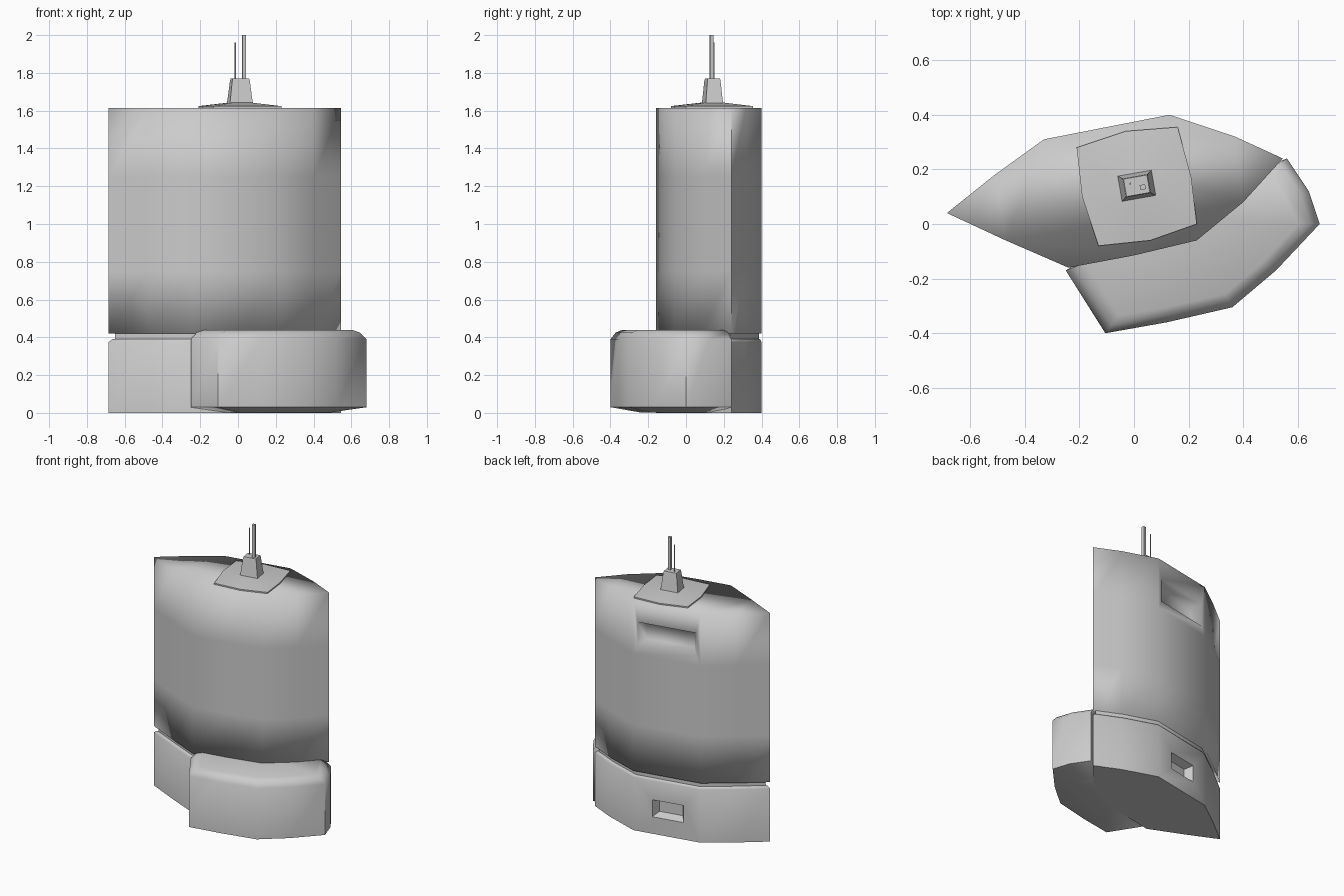
import bpy, bmesh, math
from mathutils import Vector

cube = bpy.data.objects.get("Cube")
if cube:
    bpy.data.objects.remove(cube, do_unlink=True)

grey = bpy.data.materials.new("light_grey")
grey.use_nodes = True
GREY = (0.6, 0.6, 0.6, 1)
grey.diffuse_color = GREY
grey.node_tree.nodes["Principled BSDF"].inputs["Base Color"].default_value = GREY


def loft(outline, rings, centre):
    """Stack scaled copies of an outline; each ring is (z, scale)."""
    bm = bmesh.new()
    c = Vector(centre)
    loops = []
    for z, s in rings:
        pts = [c + (Vector(p) - c) * s for p in outline]
        loops.append([bm.verts.new((p.x, p.y, z)) for p in pts])
    n = len(outline)
    for a, b in zip(loops, loops[1:]):
        for i in range(n):
            j = (i + 1) % n
            bm.faces.new((a[i], a[j], b[j], b[i]))
    bm.faces.new(loops[0][::-1])
    bm.faces.new(loops[-1])
    return bm, loops


def recess(bm, quad, u, v, depth, slope):
    """Replace a quad with a framed pocket; u and v are spans across the quad."""
    a, b, c, d = [q.co.copy() for q in quad]
    normal = (b - a).cross(d - a).normalized()
    face = bm.faces.get(quad)
    bm.faces.remove(face)

    def ring(pad, sink):
        us, vs = (u[0] + pad, u[1] - pad), (v[0] + pad, v[1] - pad)
        corners = [(us[0], vs[0]), (us[1], vs[0]), (us[1], vs[1]), (us[0], vs[1])]
        return [bm.verts.new(a.lerp(b, s).lerp(d.lerp(c, s), t) - normal * sink)
                for s, t in corners]

    rim, floor = ring(0, 0), ring(slope, depth)
    for outer, inner in ((quad, rim), (rim, floor)):
        for i in range(4):
            j = (i + 1) % 4
            bm.faces.new((outer[i], outer[j], inner[j], inner[i]))
    bm.faces.new(floor)


def finish(bm, name, angle=60, sharp_rule=None):
    bmesh.ops.recalc_face_normals(bm, faces=bm.faces)
    for f in bm.faces:
        f.smooth = True
    for e in bm.edges:
        if sharp_rule:
            e.smooth = not sharp_rule(e)
        elif len(e.link_faces) == 2:
            e.smooth = e.calc_face_angle() < math.radians(angle)
    mesh = bpy.data.meshes.new(name)
    bm.to_mesh(mesh)
    bm.free()
    mesh.materials.append(grey)
    obj = bpy.data.objects.new(name, mesh)
    bpy.context.collection.objects.link(obj)
    return obj


# Leaf-shaped outline shared by body, neck and base (counter-clockwise)
LEAF = [(-0.685, 0.04), (-0.47, -0.06), (-0.24, -0.16), (0, -0.115), (0.23, -0.06),
        (0.40, 0.08), (0.545, 0.24), (0.37, 0.32), (0.13, 0.40), (-0.33, 0.31), (-0.51, 0.18)]
MID = (-0.03, 0.12)
BACK = 8  # index where the broad back panel starts


def back_quad(loops, k):
    lo, hi = loops[k], loops[k + 1]
    return [lo[BACK], lo[BACK + 1], hi[BACK + 1], hi[BACK]]


# Main body with a wide grip pocket at the back
bm, loops = loft(LEAF, [(0.42, 1), (0.75, 1), (1.25, 1), (1.615, 1)], MID)
recess(bm, back_quad(loops, 2), (0.06, 0.94), (0.17, 0.62), 0.06, 0.08)
finish(bm, "body", sharp_rule=lambda e: all(abs(v.co.x) > 0.53 for v in e.verts)
       and abs(e.verts[0].co.z - e.verts[1].co.z) > 0.1)

# Recessed neck between body and base
bm, loops = loft(LEAF, [(0.3, 0.95), (0.45, 0.95)], MID)
finish(bm, "neck")

# Base with a small latch pocket at the back
bm, loops = loft(LEAF, [(0, 1), (0.375, 1), (0.39, 0.97)], MID)
recess(bm, back_quad(loops, 0), (0.28, 0.75), (0.32, 0.64), 0.05, 0.06)
finish(bm, "base")

# Bulging front pouch wrapped around the base
POUCH = [(-0.25, -0.17), (-0.105, -0.40), (0.12, -0.36), (0.36, -0.305), (0.52, -0.17),
         (0.68, 0.0), (0.64, 0.12), (0.56, 0.24), (0.46, 0.2), (0.2, 0.03), (-0.1, -0.08)]
bm, loops = loft(POUCH, [(0.002, 0.6), (0.03, 1), (0.39, 1), (0.425, 0.93), (0.44, 0.84)], (0.2, 0))
finish(bm, "front_pouch")

# Thin domed cap plate
CAP = [(-0.21, 0.28), (-0.19, 0.1), (-0.13, -0.08), (0.06, -0.06),
       (0.23, 0), (0.21, 0.17), (0.16, 0.355), (-0.03, 0.34)]
bm, loops = loft(CAP, [(1.61, 1), (1.624, 1), (1.642, 0.3)], (0.01, 0.14))
finish(bm, "cap_plate")


def post(name, x, y, rings, half, turn=math.radians(10), sides=4):
    """Small turned upright; half gives its half sizes."""
    pts = []
    for i in range(sides):
        t = math.tau * (i + 0.5) / sides
        k = 1 / math.cos(math.pi / sides)
        px, py = half[0] * k * math.cos(t), half[1] * k * math.sin(t)
        pts.append((x + px * math.cos(turn) - py * math.sin(turn),
                    y + px * math.sin(turn) + py * math.cos(turn)))
    bm, _ = loft(pts, rings, (x, y))
    finish(bm, name, 50)


# Tapered stem and its two prongs
post("stem", 0.01, 0.14, [(1.62, 1.15), (1.65, 1), (1.76, 0.78), (1.77, 0.72)], (0.06, 0.045))
post("long_prong", 0.032, 0.135, [(1.75, 1), (2.0, 1)], (0.01, 0.009))
post("short_prong", -0.014, 0.148, [(1.75, 1), (1.96, 1)], (0.003, 0.003))
